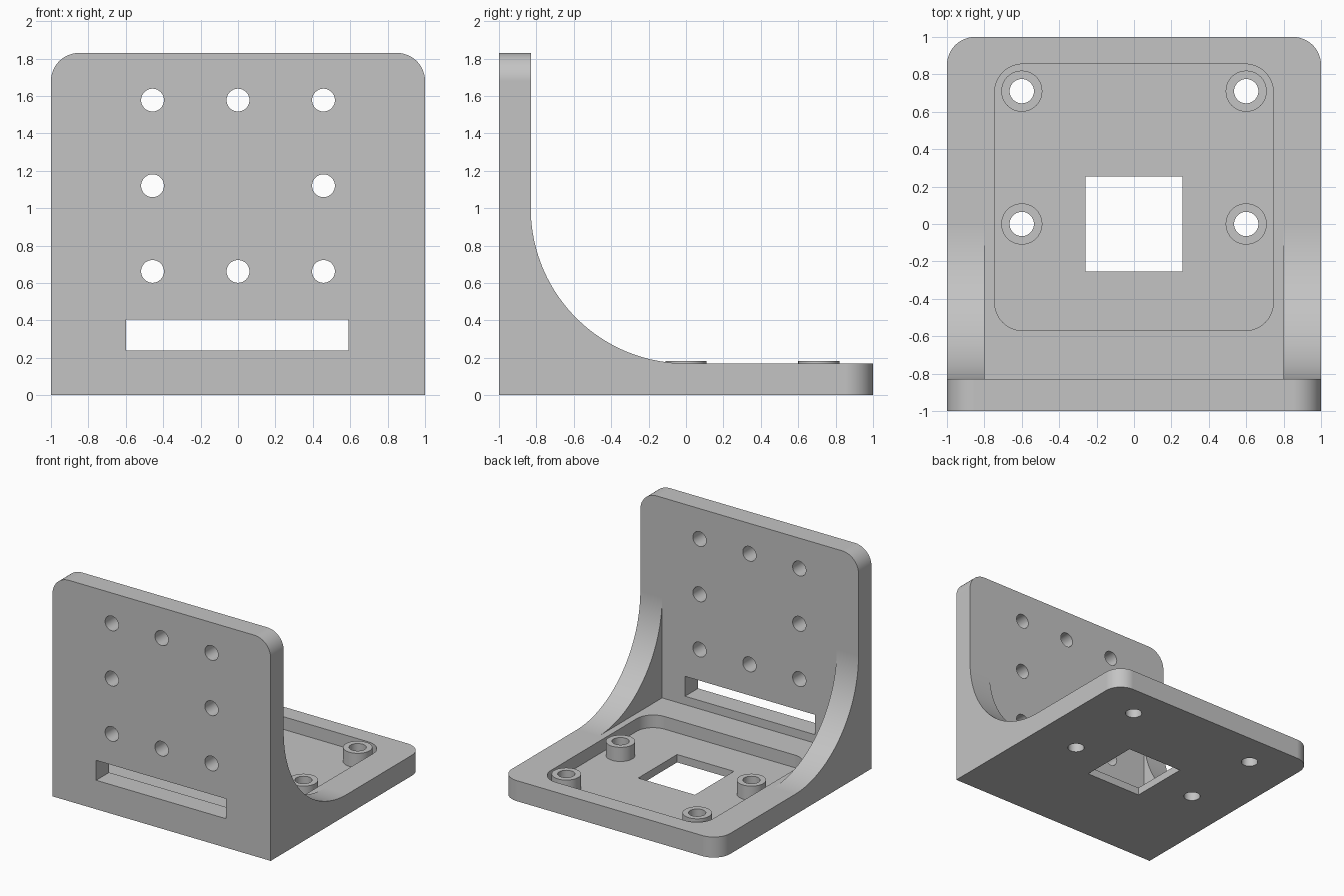
import bpy
import bmesh
from math import pi, sin, cos, radians

if "Cube" in bpy.data.objects:
    bpy.data.objects.remove(bpy.data.objects["Cube"], do_unlink=True)

T = 0.17          # plate thickness
TOP = 1.83        # wall height
R = 0.15          # outer corner radius
INNER = T - 1     # inner face of the wall


def arc(cx, cy, r, start, end, steps):
    angles = [radians(start + (end - start) * i / steps) for i in range(steps + 1)]
    return [(cx + r * cos(a), cy + r * sin(a)) for a in angles]


def rounded_rect(x0, x1, y0, y1, r, all_corners=True):
    """Rectangle outline; the two upper corners are always rounded."""
    upper = arc(x1 - r, y1 - r, r, 0, 90, 12) + arc(x0 + r, y1 - r, r, 90, 180, 12)
    if not all_corners:
        return [(x0, y0), (x1, y0)] + upper
    return (upper + arc(x0 + r, y0 + r, r, 180, 270, 12)
            + arc(x1 - r, y0 + r, r, 270, 360, 12))


def rect(x0, x1, y0, y1):
    return [(x0, y0), (x1, y0), (x1, y1), (x0, y1)]


def circle(cx, cy, r):
    return arc(cx, cy, r, 0, 360, 40)[:-1]


def prism(name, outline, axis, lo, hi):
    """Extrude a flat outline along one axis."""
    place = {"X": lambda p, d: (d, p[0], p[1]),
             "Y": lambda p, d: (p[0], d, p[1]),
             "Z": lambda p, d: (p[0], p[1], d)}[axis]
    bm = bmesh.new()
    rings = [[bm.verts.new(place(p, d)) for p in outline] for d in (lo, hi)]
    for ring in rings:
        bm.faces.new(ring)
    n = len(outline)
    for i in range(n):
        j = (i + 1) % n
        bm.faces.new((rings[0][i], rings[0][j], rings[1][j], rings[1][i]))
    bmesh.ops.recalc_face_normals(bm, faces=bm.faces)
    mesh = bpy.data.meshes.new(name)
    bm.to_mesh(mesh)
    bm.free()
    obj = bpy.data.objects.new(name, mesh)
    bpy.context.collection.objects.link(obj)
    return obj


def combine(target, tool, operation):
    mod = target.modifiers.new(operation.lower(), "BOOLEAN")
    mod.operation = operation
    mod.solver = "EXACT"
    mod.object = tool
    bpy.context.view_layer.objects.active = target
    bpy.ops.object.modifier_apply(modifier=mod.name)
    bpy.data.objects.remove(tool, do_unlink=True)


# Base plate with a rounded pocket
bracket = prism("angle_bracket", rounded_rect(-1, 1, -1, 1, R, False), "Z", 0, T)
pocket = prism("pocket", rounded_rect(-0.745, 0.745, -0.57, 0.855, R), "Z", 0.065, 0.4)
combine(bracket, pocket, "DIFFERENCE")

# Screw bosses standing in the pocket, drilled through
for x in (-0.6, 0.6):
    for y in (0, 0.71):
        combine(bracket, prism("boss", circle(x, y, 0.11), "Z", 0.04, 0.182), "UNION")
        combine(bracket, prism("boss_hole", circle(x, y, 0.065), "Z", -0.1, 0.4), "DIFFERENCE")

# Square opening in the floor
combine(bracket, prism("opening", rect(-0.26, 0.26, -0.255, 0.255), "Z", -0.1, 0.4), "DIFFERENCE")

# Upright wall with a grid of holes around an empty centre, and a slot
wall = prism("wall", rounded_rect(-1, 1, 0, TOP, R, False), "Y", -1, INNER)
for col in (-1, 0, 1):
    for row in (-1, 0, 1):
        if col or row:
            hole = prism("wall_hole", circle(col * 0.457, 1.12 + row * 0.458, 0.061), "Y", -1.2, -0.6)
            combine(wall, hole, "DIFFERENCE")
combine(wall, prism("slot", rect(-0.6, 0.59, 0.24, 0.405), "Y", -1.2, -0.6), "DIFFERENCE")
combine(bracket, wall, "UNION")

# Concave side gussets, tangent to the wall and the plate
profile = [(INNER, T)] + arc(0, 1, -INNER, 270, 180, 40)
for x0, x1 in ((-1, -0.8), (0.8, 1)):
    combine(bracket, prism("gusset", profile, "X", x0, x1), "UNION")

# Grey finish and shading
grey = bpy.data.materials.new("plain grey")
grey.use_nodes = True
color = (0.55, 0.55, 0.55, 1)
grey.diffuse_color = color
grey.node_tree.nodes["Principled BSDF"].inputs["Base Color"].default_value = color
bracket.data.materials.clear()
bracket.data.materials.append(grey)

bpy.ops.object.select_all(action="DESELECT")
bracket.select_set(True)
bpy.context.view_layer.objects.active = bracket
bpy.ops.object.shade_smooth_by_angle(angle=radians(30))
weighted = bracket.modifiers.new("weighted_normals", "WEIGHTED_NORMAL")
weighted.keep_sharp = True
